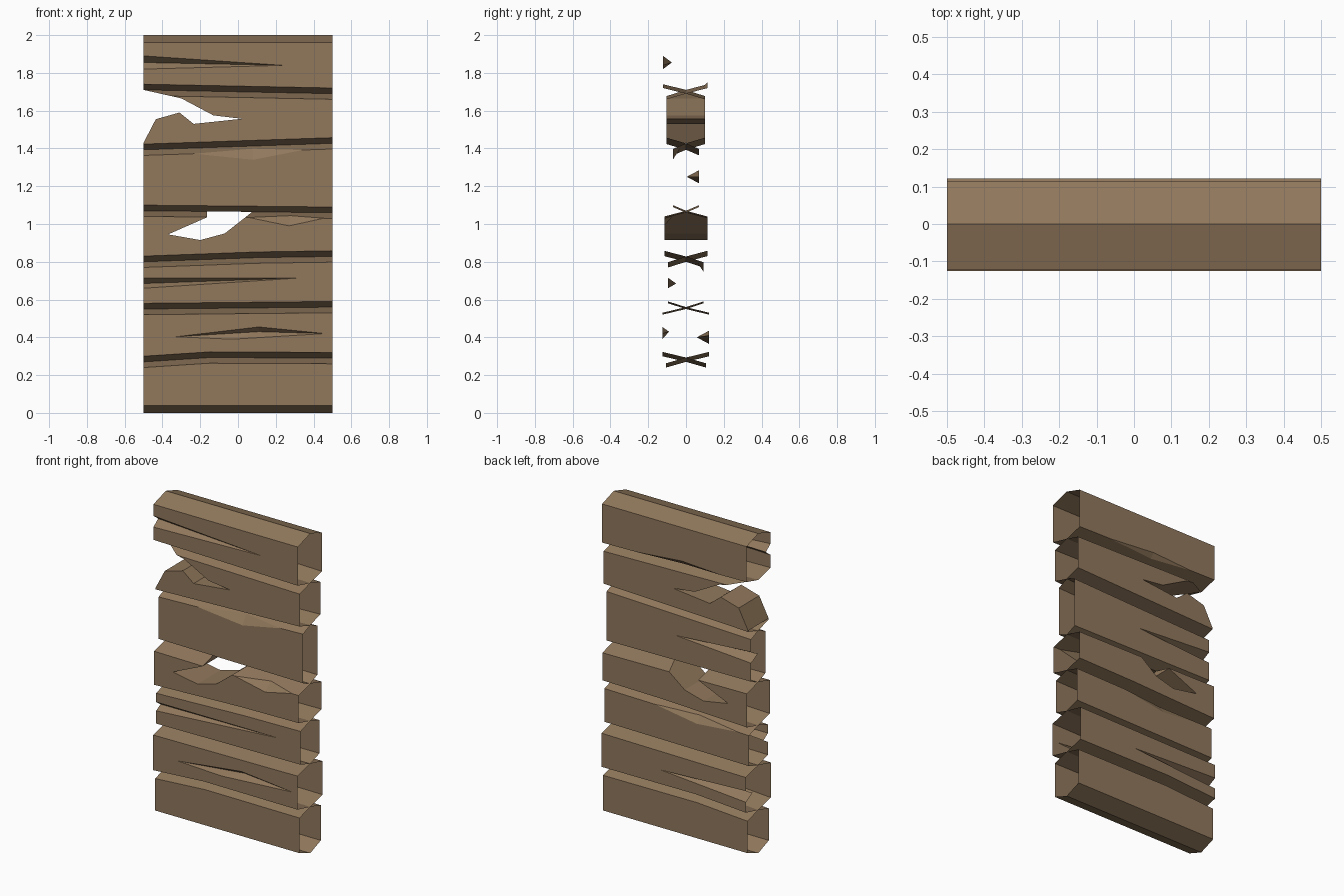
import bpy, bmesh
from mathutils import Vector

if "Cube" in bpy.data.objects:
    bpy.data.objects.remove(bpy.data.objects["Cube"])

wood = bpy.data.materials.new("weathered brown wood")
wood.diffuse_color = (0.283, 0.188, 0.107, 1)
wood.use_nodes = True
wood.node_tree.nodes["Principled BSDF"].inputs["Base Color"].default_value = wood.diffuse_color

# seams between planks: (x, z) points along each one
SEAMS = [
    [(-.5, 0), (.5, 0)],
    [(-.5, .27), (-.15, .293), (.5, .29)],
    [(-.5, .55), (.5, .56)],
    [(-.5, .80), (.1, .822), (.5, .828)],
    [(-.5, 1.07), (.5, 1.06)],
    [(-.5, 1.393), (.5, 1.427)],
    [(-.5, 1.71), (.5, 1.69)],
    [(-.5, 2), (.5, 2)],
]
# front and back depth of each plank
DEPTH = [(.105, .105), (.125, .122), (.095, .092), (.115, .113),
         (.07, .07), (.103, .1), (.122, .115)]


def seam_z(seam, x):
    for (x0, z0), (x1, z1) in zip(seam, seam[1:]):
        if x <= x1:
            return z0 + (z1 - z0) * (x - x0) / (x1 - x0)


def to_object(name, bm):
    bmesh.ops.recalc_face_normals(bm, faces=bm.faces)
    me = bpy.data.meshes.new(name)
    bm.to_mesh(me)
    bm.free()
    ob = bpy.data.objects.new(name, me)
    bpy.context.collection.objects.link(ob)
    return ob


def plank(i):
    # hexagonal bar lofted between two seams
    low, high = SEAMS[i], SEAMS[i + 1]
    f, b = DEPTH[i]
    cl = .04 if i == 0 else .03
    ch = .038 if i == 6 else .03
    bm = bmesh.new()
    rings = []
    for x in sorted({p[0] for p in low + high}):
        a, c = seam_z(low, x), seam_z(high, x)
        sec = [(0, a), (b, a + cl), (b, c - ch), (0, c), (-f, c - ch), (-f, a + cl)]
        rings.append([bm.verts.new((x, y, z)) for y, z in sec])
    for r, s in zip(rings, rings[1:]):
        for k in range(6):
            n = (k + 1) % 6
            bm.faces.new((r[k], r[n], s[n], s[k]))
    bm.faces.new(rings[0])
    bm.faces.new(rings[-1])
    return to_object("plank_%d" % (i + 1), bm)


def hull_cutter(face_pts, inner, side):
    # convex gouge: outline on the plank face plus a deepest point
    pts = [Vector(p) for p in face_pts]
    out = [p + Vector((0, side * .06, 0)) for p in pts]
    bm = bmesh.new()
    for p in pts + out + [Vector(q) for q in inner]:
        bm.verts.new(p)
    res = bmesh.ops.convex_hull(bm, input=bm.verts)
    junk = [g for g in res["geom_interior"] if isinstance(g, bmesh.types.BMVert)]
    bmesh.ops.delete(bm, geom=junk, context='VERTS')
    return to_object("cutter", bm)


def end_crack(i, side, z0, z1, zm, deep, xt, zt):
    # wedge crack open at the left end, running to a point
    y = DEPTH[i][0 if side < 0 else 1] * side
    tip = Vector((xt, y, zt))
    t, b, a = [tip + (Vector((-.5, yy, z)) - tip) * 1.1
               for yy, z in ((y, z1), (y, z0), (y - side * deep, zm))]
    return hull_cutter([t, b, tip], [a], side)


def gouge(i, side, outline, inner):
    # inner = (x, z, depth)
    y = DEPTH[i][0 if side < 0 else 1] * side
    return hull_cutter([(x, y, z) for x, z in outline],
                       [(inner[0], y - side * inner[2], inner[1])], side)


def through_cut(outline):
    # broken piece missing through the full thickness
    bm = bmesh.new()
    f = bm.faces.new([bm.verts.new((x, -.3, z)) for x, z in outline])
    g = bmesh.ops.extrude_face_region(bm, geom=[f])["geom"]
    bmesh.ops.translate(bm, vec=(0, .6, 0),
                        verts=[v for v in g if isinstance(v, bmesh.types.BMVert)])
    return to_object("cutter", bm)


# damage on each plank
cuts = {
    1: [gouge(1, -1, [(-.33, .403), (.11, .455), (.46, .42), (-.03, .39)], (.11, .43, .035)),
        end_crack(1, 1, .365, .435, .40, .065, .09, .41)],
    2: [end_crack(2, -1, .66, .715, .685, .043, .34, .715),
        gouge(2, 1, [(.17, .796), (-.14, .748), (-.45, .775)], (-.14, .81, .04))],
    3: [through_cut([(-.37, .945), (-.165, 1.035), (-.165, 1.2), (.2, 1.2),
                     (.07, 1.06), (-.07, .95), (-.2, .915)]),
        gouge(3, -1, [(.04, 1.038), (.27, .99), (.47, 1.034)], (.28, 1.055, .055))],
    4: [gouge(4, -1, [(-.25, 1.374), (.08, 1.34), (.36, 1.395)], (.08, 1.41, .045)),
        end_crack(4, 1, 1.215, 1.285, 1.25, .066, .02, 1.25)],
    5: [through_cut([(-.6, 1.78), (-.5, 1.71), (-.3, 1.665), (-.13, 1.575), (.02, 1.557),
                     (-.235, 1.53), (-.31, 1.59), (-.435, 1.555), (-.5, 1.43), (-.6, 1.25)])],
    6: [end_crack(6, -1, 1.82, 1.89, 1.855, .047, .24, 1.84),
        gouge(6, 1, [(.3, 1.722), (-.05, 1.752), (-.35, 1.735)], (-.05, 1.715, .035))],
}

for i in range(7):
    ob = plank(i)
    for c in cuts.get(i, []):
        m = ob.modifiers.new("cut", 'BOOLEAN')
        m.operation, m.solver, m.object = 'DIFFERENCE', 'EXACT', c
    dg = bpy.context.evaluated_depsgraph_get()
    me = bpy.data.meshes.new_from_object(ob.evaluated_get(dg))
    ob.modifiers.clear()
    ob.data = me
    for c in cuts.get(i, []):
        bpy.data.objects.remove(c)
    # plank ends are open
    bm = bmesh.new()
    bm.from_mesh(me)
    ends = [f for f in bm.faces if all(abs(v.co.x) > .4995 for v in f.verts)
            and abs(f.normal.x) > .9]
    bmesh.ops.delete(bm, geom=ends, context='FACES')
    bm.to_mesh(me)
    bm.free()
    me.materials.clear()
    me.materials.append(wood)
